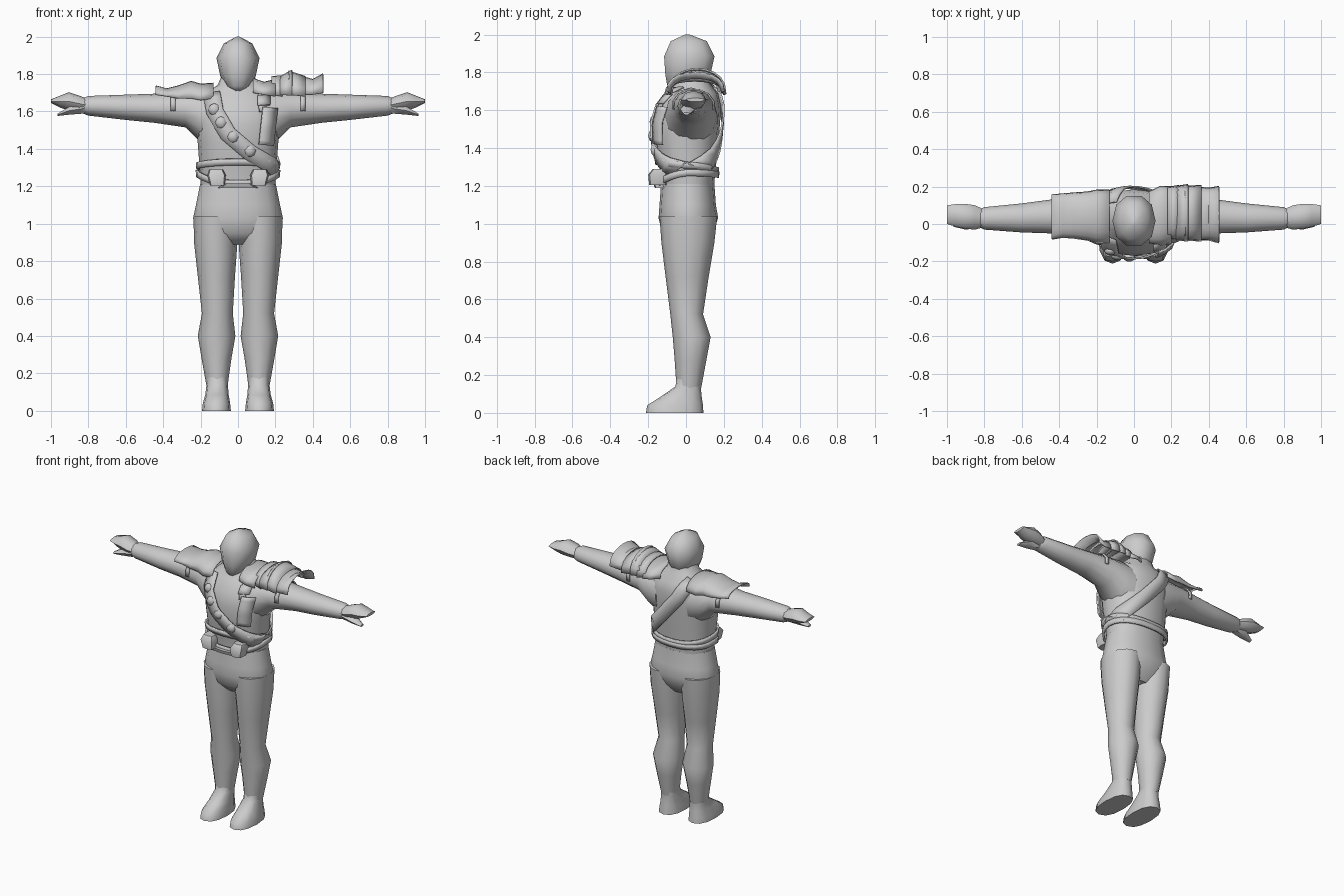
import bpy, bmesh, math

if "Cube" in bpy.data.objects:
    bpy.data.objects.remove(bpy.data.objects["Cube"])

GREY = bpy.data.materials.new("light grey")
GREY.diffuse_color = (0.6, 0.6, 0.6, 1)
GREY.use_nodes = True
GREY.node_tree.nodes["Principled BSDF"].inputs["Base Color"].default_value = GREY.diffuse_color


def make(name, verts, faces, thick=0, angle=40):
    me = bpy.data.meshes.new(name)
    me.from_pydata(verts, [], faces)
    bm = bmesh.new()
    bm.from_mesh(me)
    bmesh.ops.recalc_face_normals(bm, faces=bm.faces)
    bm.to_mesh(me)
    bm.free()
    me.materials.append(GREY)
    ob = bpy.data.objects.new(name, me)
    bpy.context.collection.objects.link(ob)
    if thick:
        mod = ob.modifiers.new("thickness", 'SOLIDIFY')
        mod.thickness, mod.offset = thick, 0
    bpy.ops.object.select_all(action='DESELECT')
    ob.select_set(True)
    bpy.context.view_layer.objects.active = ob
    bpy.ops.object.shade_smooth_by_angle(angle=math.radians(angle))
    return ob


def oval(a, ru, rv, p):
    c, s = math.cos(a), math.sin(a)
    return (math.copysign(abs(c) ** (2 / p), c) * ru,
            math.copysign(abs(s) ** (2 / p), s) * rv)


def loft(name, rings, axis='z', n=12, p=2.0, side=1, angle=50):
    """Rings are (position, u min, u max, v min, v max) along the axis."""
    verts = []
    for t, u0, u1, v0, v1 in rings:
        for i in range(n):
            du, dv = oval(2 * math.pi * i / n, (u1 - u0) / 2, (v1 - v0) / 2, p)
            u, v = (u0 + u1) / 2 + du, (v0 + v1) / 2 + dv
            verts.append((side * u, v, t) if axis == 'z' else (side * t, u, v))
    faces = [(r * n + i, r * n + (i + 1) % n, (r + 1) * n + (i + 1) % n, (r + 1) * n + i)
             for r in range(len(rings) - 1) for i in range(n)]
    faces += [tuple(range(n)), tuple(range((len(rings) - 1) * n, len(rings) * n))]
    return make(name, verts, faces, angle=angle)


def sheet(name, rows, thick=0.008, closed=False):
    """Joins rows of points into a thin skin."""
    n, m = len(rows[0]), len(rows)
    faces = [(r * n + i, r * n + i + 1, (r + 1) % m * n + i + 1, (r + 1) % m * n + i)
             for r in range(m if closed else m - 1) for i in range(n - 1)]
    return make(name, [v for r in rows for v in r], faces, thick)


# Torso and neck: z, x half width, y min, y max
TORSO = [(1.14, .2, -.125, .145), (1.22, .2, -.13, .15), (1.32, .207, -.145, .16),
         (1.43, .215, -.165, .17), (1.53, .225, -.17, .18), (1.62, .225, -.15, .185),
         (1.69, .19, -.10, .17), (1.74, .11, -.06, .13), (1.82, .075, -.04, .11)]
loft("torso", [(z, -r, r, a, b) for z, r, a, b in TORSO], n=16, p=2.3)


def torso_at(z):
    z = min(max(z, TORSO[0][0]), TORSO[-1][0])
    for a, b in zip(TORSO, TORSO[1:]):
        if z <= b[0]:
            f = (z - a[0]) / (b[0] - a[0])
            return [p + (q - p) * f for p, q in zip(a, b)][1:]


def on_torso(x, z, s, off):
    """Point on the torso; s is -1 for the front and 1 for the back."""
    r, a, b = torso_at(z)
    u = max(-1, min(1, x / r))
    h = (b - a) / 2 + off
    return ((r + off) * u, (a + b) / 2 + s * h * (1 - abs(u) ** 2.3) ** (1 / 2.3), z)


def strap(name, path, width, s, off=0.012, steps=4):
    pts = []
    for (x0, z0), (x1, z1) in zip(path, path[1:]):
        pts += [(x0 + (x1 - x0) * i / steps, z0 + (z1 - z0) * i / steps) for i in range(steps)]
    pts.append(path[-1])
    rows = []
    for i, (x, z) in enumerate(pts):
        a, b = pts[max(i - 1, 0)], pts[min(i + 1, len(pts) - 1)]
        dx, dz = b[0] - a[0], b[1] - a[1]
        k = width / 2 / math.hypot(dx, dz)
        rows.append([on_torso(x - dz * k * t, z + dx * k * t, s, off) for t in (-1, 0, 1)])
    return sheet(name, rows, 0.01)


def girdle(name, z_front, z_side, z_back, height, off):
    rows = []
    for i in range(24):
        a = 2 * math.pi * i / 24
        s = math.sin(a)
        zc = z_side + abs(s) ** 1.5 * ((z_front if s < 0 else z_back) - z_side)
        rows.append([on_torso(torso_at(z)[0] * oval(a, 1, 1, 2.3)[0], z, 1 if s > 0 else -1, off)
                     for z in (zc - height / 2, zc + height / 2)])
    return sheet(name, rows, 0.012, True)


# Head
loft("head", [(1.71, -.035, .035, -.085, .06), (1.735, -.065, .065, -.105, .10),
              (1.79, -.095, .095, -.115, .135), (1.885, -.115, .115, -.122, .157),
              (1.965, -.075, .075, -.085, .115), (2.0, -.008, .008, -.005, .02)], n=10, p=2.2)

# Hips
loft("hips", [(.89, -.17, .17, -.07, .09), (.95, -.225, .225, -.125, .14),
              (1.03, -.24, .24, -.145, .17), (1.1, -.225, .225, -.14, .158),
              (1.21, -.203, .203, -.132, .15)], n=16, p=2.2)

for s, tag in ((1, "left"), (-1, "right")):
    # Leg and boot
    loft(tag + "_leg", [(1.04, .005, .238, -.14, .165), (.9, .003, .235, -.13, .15),
                        (.72, .016, .215, -.108, .12), (.52, .028, .193, -.083, .09),
                        (.4, .014, .215, -.07, .13), (.28, .035, .195, -.06, .108),
                        (.13, .056, .168, -.05, .08)], side=s)
    loft(tag + "_boot", [(.2, .058, .17, -.05, .085), (.14, .054, .168, -.055, .078),
                         (.085, .05, .175, -.135, .083), (.04, .042, .188, -.205, .09),
                         (0, .038, .192, -.212, .092)], side=s, p=2.4)
    # Arm, fingers and thumb
    loft(tag + "_arm", [(.12, -.12, .17, 1.40, 1.72), (.2, -.11, .165, 1.435, 1.72),
                        (.28, -.075, .15, 1.515, 1.71), (.45, -.05, .13, 1.54, 1.695),
                        (.6, -.045, .11, 1.555, 1.69), (.8, -.03, .09, 1.578, 1.683),
                        (.83, -.015, .075, 1.59, 1.67)], axis='x', side=s)
    loft(tag + "_fingers", [(.795, -.015, .075, 1.595, 1.665), (.85, -.03, .10, 1.6, 1.685),
                            (.905, -.025, .108, 1.605, 1.703), (.95, -.015, .107, 1.62, 1.685),
                            (1.0, 0, .10, 1.645, 1.665)], axis='x', n=8, side=s)
    loft(tag + "_thumb", [(.82, -.02, .06, 1.585, 1.65), (.9, -.03, .05, 1.58, 1.63),
                          (.965, -.015, .02, 1.575, 1.59)], axis='x', n=6, side=s)
    # Armour tie on the upper arm
    sheet(tag + "_arm_tie", [[(s * x, .04 - r * math.cos(a), 1.625 + .085 * math.sin(a))
                              for a in [math.radians(-15 + 30 * i) for i in range(8)]]
                             for x, r in ((.335, .112), (.36, .108))])


def shoulder_plate(name, sections, n=10):
    """Arched shell; sections are (x, y min, y max, base z, top z)."""
    sheet(name, [[((x, (a + b) / 2 - (b - a) / 2 * math.cos(math.pi * i / n),
                    z0 + (z1 - z0) * math.sin(math.pi * i / n) ** .8)) for i in range(n + 1)]
                 for x, a, b, z0, z1 in sections])


# Layered plates on one shoulder
for i, secs in enumerate([
        [(.08, -.10, .17, 1.70, 1.775), (.14, -.11, .20, 1.69, 1.755), (.2, -.10, .2, 1.68, 1.77)],
        [(.18, -.075, .195, 1.69, 1.785), (.24, -.085, .205, 1.68, 1.79)],
        [(.225, -.085, .2, 1.69, 1.785), (.29, -.09, .21, 1.685, 1.82)],
        [(.27, -.085, .2, 1.69, 1.815), (.36, -.09, .205, 1.68, 1.785)],
        [(.345, -.085, .195, 1.69, 1.785), (.4, -.085, .19, 1.69, 1.77),
         (.455, -.1, .2, 1.70, 1.80)]]):
    shoulder_plate("shoulder_plate_%d" % (i + 1), secs)

# Single curved pad on the other shoulder
shoulder_plate("shoulder_pad", [
    (-.44, -.08, .155, 1.69, 1.735), (-.38, -.07, .16, 1.68, 1.72), (-.32, -.075, .165, 1.67, 1.735),
    (-.25, -.085, .17, 1.67, 1.76), (-.2, -.10, .18, 1.66, 1.745), (-.13, -.10, .18, 1.67, 1.75)])

# Bandolier, front and back, with round pouches
FRONT = [(-.13, 1.70), (-.115, 1.6), (-.05, 1.48), (.06, 1.38), (.2, 1.29)]
strap("bandolier_front", FRONT, .085, -1, .016)
strap("bandolier_back", [(-.12, 1.72), (-.06, 1.6), (.06, 1.45), (.2, 1.29)], .085, 1, .016)
for i, (x, z) in enumerate([(-.12, 1.61), (-.085, 1.54), (-.025, 1.465), (.06, 1.39)]):
    x, y, z = on_torso(x, z, -1, .012)
    loft("round_pouch_%d" % (i + 1), [(z + dz, x - r, x + r, y - r * .7, y + r * .7) for dz, r in
         ((-.032, .006), (-.023, .023), (0, .033), (.023, .023), (.032, .006))], n=10)

# Chest harness, buckle and sheath
strap("chest_strap", [(.115, 1.72), (.125, 1.6)], .035, -1, .014)
strap("buckle", [(.123, 1.685), (.125, 1.635)], .06, -1, .024, 2)
strap("sheath", [(.155, 1.62), (.145, 1.52), (.135, 1.42)], .07, -1, .025)

# Vest hem and belt
girdle("vest_hem", 1.33, 1.31, 1.28, .035, .012)
girdle("belt", 1.215, 1.27, 1.26, .035, .016)

# Belt pouches and centre plate
for s, tag in ((1, "left"), (-1, "right")):
    loft(tag + "_belt_pouch", [(1.205, .07, .15, -.195, -.10), (1.26, .065, .165, -.2, -.10),
                               (1.29, .08, .155, -.175, -.10)], n=8, p=4, side=s)
loft("belt_plate", [(1.19, -.11, .11, -.165, -.09), (1.215, -.07, .07, -.175, -.09)], n=8, p=4)
